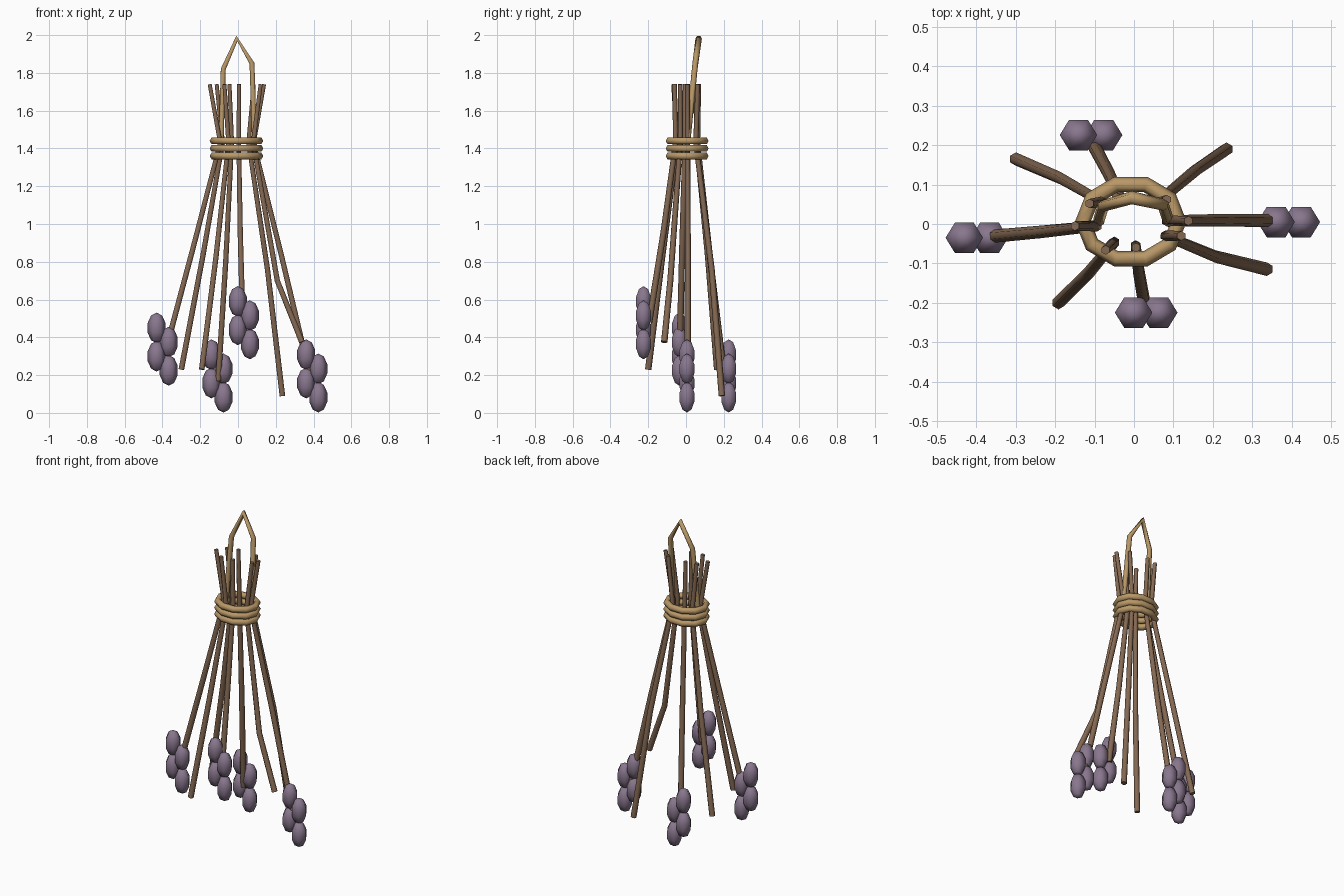
import bpy, bmesh, math
from mathutils import Vector, Matrix

if "Cube" in bpy.data.objects:
    bpy.data.objects.remove(bpy.data.objects["Cube"])


def material(name, rgb):
    m = bpy.data.materials.new(name)
    m.use_nodes = True
    m.diffuse_color = (*rgb, 1)
    bsdf = m.node_tree.nodes["Principled BSDF"]
    bsdf.inputs["Base Color"].default_value = (*rgb, 1)
    bsdf.inputs["Roughness"].default_value = 0.9
    return m


stem_brown = material("stem brown", (0.235, 0.142, 0.086))
twine_tan = material("twine tan", (0.48, 0.31, 0.135))
bud_purple = material("bud purple", (0.25, 0.185, 0.27))


def finish(name, bm, mat):
    """Smooth the sides, keep the six-sided end caps flat."""
    bmesh.ops.recalc_face_normals(bm, faces=bm.faces)
    for f in bm.faces:
        f.smooth = len(f.verts) <= 4
    mesh = bpy.data.meshes.new(name)
    bm.to_mesh(mesh)
    bm.free()
    mesh.materials.append(mat)
    ob = bpy.data.objects.new(name, mesh)
    bpy.context.collection.objects.link(ob)
    return ob


def tube(name, path, radii, mat, closed=False, sides=6):
    """Sweep a six-sided tube along a path."""
    bm = bmesh.new()
    pts = [Vector(p) for p in path]
    n = len(pts)
    rings = []
    for i, p in enumerate(pts):
        prev = pts[i - 1] if closed or i else p
        nxt = pts[(i + 1) % n] if closed or i < n - 1 else p
        t = (nxt - prev).normalized()
        u = t.cross(Vector((0, 0, 1))) if closed else Vector((0, 1, 0))
        u = (u - t * u.dot(t)).normalized()
        v = t.cross(u)
        r = radii[i % len(radii)]
        angles = [math.tau * k / sides for k in range(sides)]
        rings.append([bm.verts.new(p + (u * math.cos(a) + v * math.sin(a)) * r) for a in angles])
    for i in range(n if closed else n - 1):
        a, b = rings[i], rings[(i + 1) % n]
        for k in range(sides):
            j = (k + 1) % sides
            bm.faces.new((a[k], a[j], b[j], b[k]))
    if not closed:
        bm.faces.new(rings[0])
        bm.faces.new(rings[-1])
    return finish(name, bm, mat)


# Stems: tip, neck inside the binding, bend, lower end
stems = {
    "left_stem": [(0.138, 0.008), (0.083, 0.008), (0.233, 0.01, 0.82), (0.38, 0.008, 0.2)],
    "front_left_stem": [(0.12, -0.03), (0.08, -0.03), (0.208, -0.083, 0.7), (0.338, -0.115, 0.375)],
    "front_stem": [(0.005, -0.06), (0.004, -0.055), (0.012, -0.12, 0.95), (0.025, -0.195, 0.48)],
    "front_right_stem": [(-0.072, -0.066), (-0.05, -0.046), (-0.116, -0.125, 0.83), (-0.192, -0.2, 0.23)],
    "right_stem": [(-0.15, -0.005), (-0.094, -0.005), (-0.236, -0.02, 0.88), (-0.38, -0.033, 0.34)],
    "back_right_stem": [(-0.113, 0.052), (-0.081, 0.056), (-0.186, 0.116, 0.83), (-0.3, 0.165, 0.23)],
    "back_stem": [(-0.045, 0.068), (-0.033, 0.061), (-0.065, 0.13, 0.8), (-0.105, 0.205, 0.17)],
    "back_left_stem": [(0.083, 0.062), (0.056, 0.052), (0.156, 0.136, 0.76), (0.235, 0.19, 0.09)],
}
for name, (tip, neck, bend, end) in stems.items():
    path = [(*tip, 1.74), (*neck, 1.43), bend, end]
    tube(name, path, (0.012, 0.014, 0.016, 0.017), stem_brown)

# Three wraps of twine around the neck
for i in range(3):
    ring = [(-0.008 + 0.122 * math.cos(a), 0.006 + 0.099 * math.sin(a), 1.36 + 0.04 * i)
            for a in (math.tau * k / 10 for k in range(10))]
    tube(f"twine_wrap_{i + 1}", ring, (0.02,), twine_tan, closed=True)

# Hanging loop, leaning towards the back
loop = [(-0.09, 0.007, 1.42), (-0.078, 0.046, 1.82), (-0.006, 0.067, 1.982),
        (0.074, 0.049, 1.85), (0.088, 0.007, 1.42)]
tube("hanging_loop", loop, (0.015, 0.015, 0.017, 0.015, 0.015), twine_tan)

# Bud clusters: four long buds in a zigzag
clusters = {
    "left_buds": (0.393, 0.005, 0.196),
    "front_buds": (0.031, -0.225, 0.478),
    "right_buds": (-0.399, -0.035, 0.338),
    "back_buds": (-0.109, 0.226, 0.196),
}
shape = Matrix.Diagonal((0.05, 0.047, 0.081, 1)) @ Matrix.Rotation(math.radians(30), 4, "Z")
for name, centre in clusters.items():
    bm = bmesh.new()
    for k in range(4):
        side = -0.032 if k % 2 == 0 else 0.032
        place = Vector(centre) + Vector((side, 0, 0.112 - 0.075 * k))
        bmesh.ops.create_uvsphere(bm, u_segments=6, v_segments=5, radius=1,
                                  matrix=Matrix.Translation(place) @ shape)
    finish(name, bm, bud_purple)
